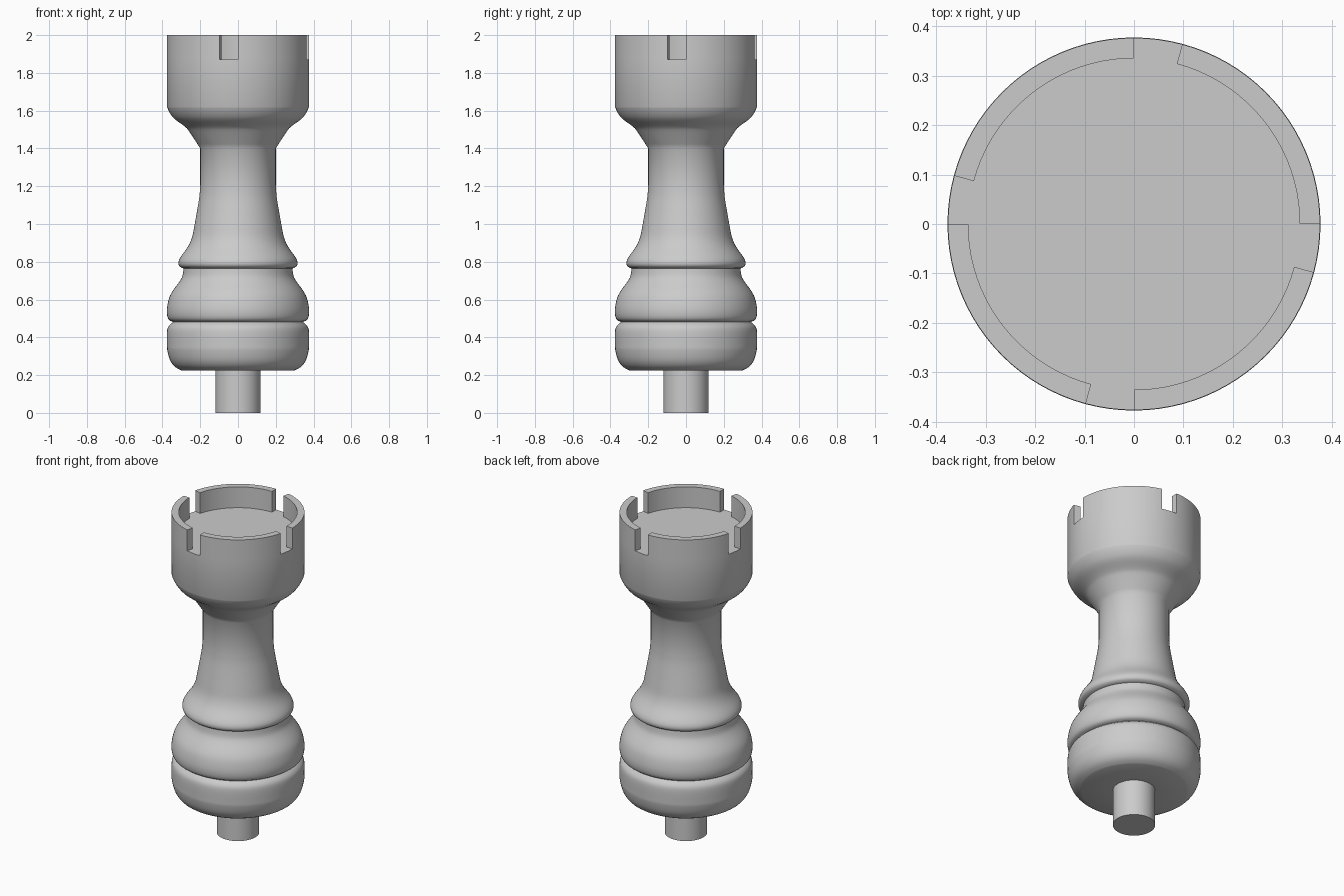
import bpy, bmesh, math
from mathutils import Vector

SEGMENTS = 96
STEP = 2 * math.pi / SEGMENTS
NOTCH = SEGMENTS // 24          # each notch spans 15 degrees

cube = bpy.data.objects.get("Cube")
if cube:
    bpy.data.objects.remove(cube, do_unlink=True)

grey = bpy.data.materials.new("grey")
grey.use_nodes = True
colour = (0.6, 0.6, 0.6, 1)
grey.diffuse_color = colour
grey.node_tree.nodes["Principled BSDF"].inputs["Base Color"].default_value = colour


def smooth_run(points, steps=3):
    """Pass a smooth curve through (radius, height) points."""
    p = [Vector(q) for q in points]
    p = [p[0]] + p + [p[-1]]
    out = []
    for a, b, c, d in zip(p, p[1:], p[2:], p[3:]):
        for i in range(steps):
            t = i / steps
            out.append(0.5 * (2 * b + (c - a) * t + (2 * a - 5 * b + 4 * c - d) * t**2
                              + (3 * b - a - 3 * c + d) * t**3))
    return out + [p[-1]]


def lathe(bm, profile):
    """Spin a profile, closing it with a disc at each end."""
    rings = [[bm.verts.new((r * math.cos(i * STEP), r * math.sin(i * STEP), z))
              for i in range(SEGMENTS)] for r, z in profile]
    bands = []
    for low, high in zip(rings, rings[1:]):
        bands.append([bm.faces.new((low[i], low[(i + 1) % SEGMENTS],
                                    high[(i + 1) % SEGMENTS], high[i]))
                      for i in range(SEGMENTS)])
    bm.faces.new(rings[0][::-1])
    bm.faces.new(rings[-1])
    return bands


def finish(bm, name):
    bmesh.ops.recalc_face_normals(bm, faces=bm.faces)
    mesh = bpy.data.meshes.new(name)
    bm.to_mesh(mesh)
    bm.free()
    obj = bpy.data.objects.new(name, mesh)
    mesh.materials.append(grey)
    bpy.context.collection.objects.link(obj)
    bpy.ops.object.select_all(action="DESELECT")
    obj.select_set(True)
    bpy.context.view_layer.objects.active = obj
    bpy.ops.object.shade_smooth_by_angle(angle=math.radians(35))


# Body from the mounting pin up to the tower floor
pin = [(0.12, 0), (0.12, 0.225)]
base = smooth_run([(0.30, 0.225), (0.335, 0.245), (0.36, 0.28), (0.374, 0.33), (0.376, 0.36),
                   (0.376, 0.43), (0.367, 0.46), (0.345, 0.48)])
bulge = smooth_run([(0.345, 0.482), (0.365, 0.492), (0.375, 0.515), (0.376, 0.555),
                    (0.364, 0.61), (0.343, 0.65), (0.31, 0.695), (0.294, 0.725),
                    (0.288, 0.765)])
stem = smooth_run([(0.298, 0.768), (0.311, 0.778), (0.315, 0.797), (0.304, 0.825),
                   (0.265, 0.88), (0.243, 0.93), (0.231, 0.99), (0.215, 1.08),
                   (0.204, 1.15), (0.20, 1.21)])
flare = smooth_run([(0.20, 1.40), (0.255, 1.485), (0.28, 1.515), (0.335, 1.555),
                    (0.362, 1.59), (0.376, 1.62)])
tower = [(0.376, 1.87), (0.335, 1.87)]

bm = bmesh.new()
bands = lathe(bm, pin + base + bulge + stem + flare + tower)

# Battlements raised from the rim, leaving a notch just before each quarter
quarter = SEGMENTS // 4
merlons = [f for i, f in enumerate(bands[-1]) if i % quarter < quarter - NOTCH]
raised = bmesh.ops.extrude_face_region(bm, geom=merlons)["geom"]
bmesh.ops.translate(bm, vec=(0, 0, 0.13),
                    verts=[g for g in raised if isinstance(g, bmesh.types.BMVert)])
bmesh.ops.delete(bm, geom=[f for f in merlons if f.is_valid], context="FACES_ONLY")
finish(bm, "rook_tower")
